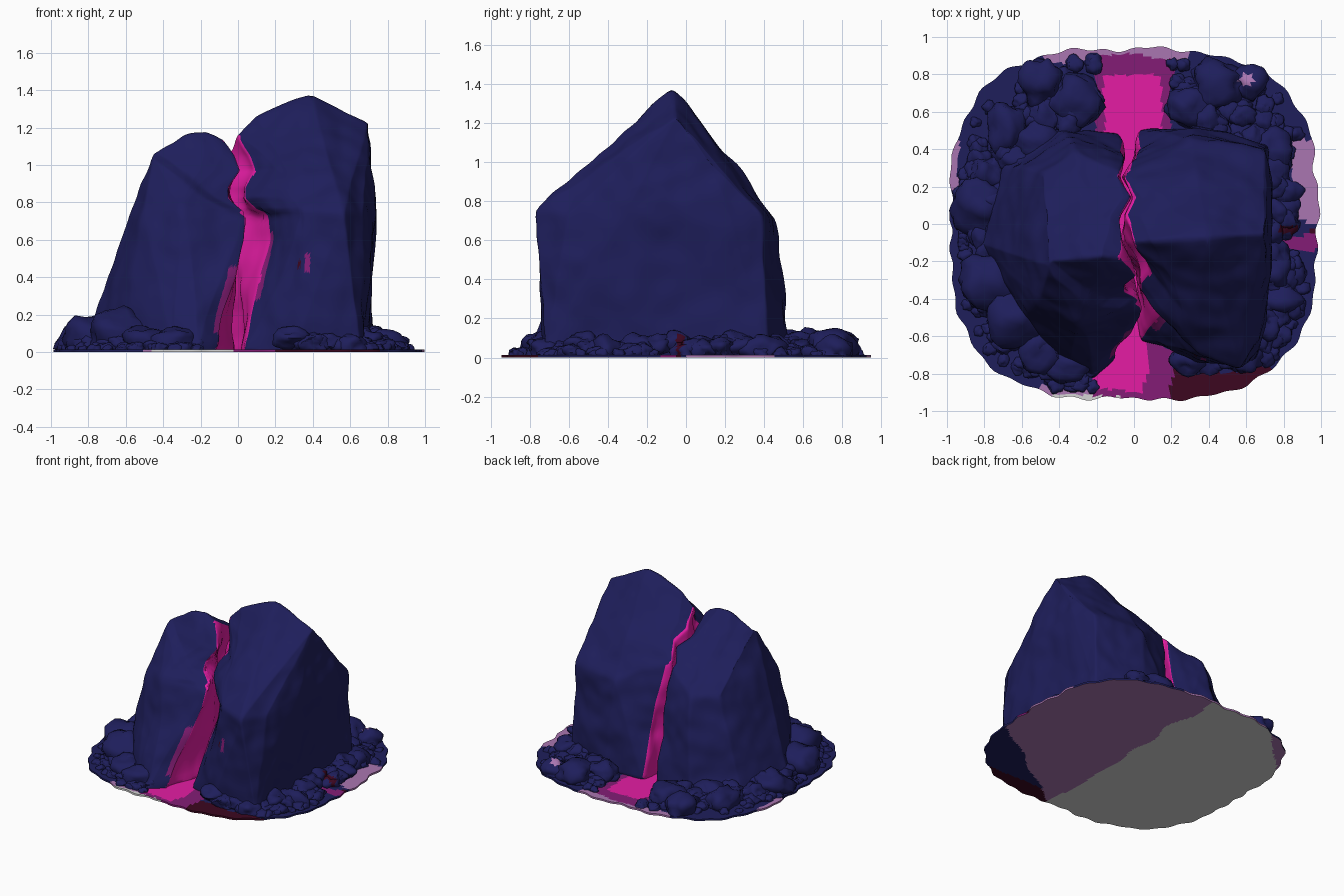
import bpy, bmesh, math, random
from mathutils import Vector, noise

random.seed(4)
cube = bpy.data.objects.get("Cube")
if cube:
    bpy.data.objects.remove(cube, do_unlink=True)


def make_material(name, colour):
    mat = bpy.data.materials.new(name)
    mat.use_nodes = True
    rgba = (*colour, 1)
    mat.diffuse_color = rgba
    shader = next(n for n in mat.node_tree.nodes if n.type == 'BSDF_PRINCIPLED')
    shader.inputs["Base Color"].default_value = rgba
    return mat


MATERIALS = [
    make_material("navy stone", (.013, .013, .105)),
    make_material("bright pink", (.78, .012, .37)),
    make_material("deep purple", (.23, .012, .18)),
    make_material("pale purple", (.4, .18, .44)),
    make_material("dark maroon", (.045, .002, .014)),
    make_material("light grey", (.66, .66, .66)),
]
NAVY, PINK, PURPLE, PALE, MAROON, GREY = range(len(MATERIALS))


def make_object(name, bm):
    mesh = bpy.data.meshes.new(name)
    bm.to_mesh(mesh)
    bm.free()
    for mat in MATERIALS:
        mesh.materials.append(mat)
    obj = bpy.data.objects.new(name, mesh)
    bpy.context.collection.objects.link(obj)
    return obj


def activate(obj):
    bpy.ops.object.select_all(action='DESELECT')
    obj.select_set(True)
    bpy.context.view_layer.objects.active = obj


def smooth(obj, degrees):
    activate(obj)
    bpy.ops.object.shade_smooth_by_angle(angle=math.radians(degrees))


def interpolate(points, t):
    for (a, u), (b, v) in zip(points, points[1:]):
        if t <= b:
            return u + (v - u) * max(0, (t - a) / (b - a))
    return points[-1][1]


# Winding split: its course up the front, and its course from front to back
FRONT_PATH = [(0, -.05), (.2, -.01), (.4, .05), (.6, .1), (.72, .1), (.82, -.01),
              (.88, -.01), (.97, .05), (1.05, .02), (1.14, -.04)]
DEPTH_PATH = [(-.25, 0), (-.1, -.08), (.05, -.06), (.14, -.01), (.25, -.07),
              (.36, -.02), (.5, -.03)]
FRONT_FACE = [(0, -.65), (.75, -.4), (1.15, -.15)]


def split(y, z):
    depth = max(0, min(1, (y - interpolate(FRONT_FACE, z)) / .25))
    centre = interpolate(FRONT_PATH, z) * (1 - depth) + interpolate(DEPTH_PATH, y) * depth
    wide = .055 if z < .75 else .028
    gap = .016 + wide * (1 - depth) + .04 * max(0, min(1, (y - .25) / .25))
    return centre, gap


def stone_colour(c, n, side):
    if abs(c.x) < .012 and abs(n.x) > .6:
        return PINK
    low, high = (.28, .64) if side > 0 else (.1, .46)
    if abs(c.x) < .045 and low < c.z < high and c.y < -.2:
        return PURPLE
    if side > 0 and n.y < -.5:
        if abs(c.x - .37) < .014 and abs(c.z - .48) < .05:
            return PURPLE
        if abs(c.x - .31) < .017 and abs(c.z - .47) < .02:
            return MAROON
    return NAVY


# Stone halves: softened hulls with a winding inner wall
def stone_half(name, points, side):
    bm = bmesh.new()
    for p in points:
        bm.verts.new(p)
    bmesh.ops.convex_hull(bm, input=bm.verts[:])
    loose = [v for v in bm.verts if not v.link_faces]
    bmesh.ops.delete(bm, geom=loose, context='VERTS')
    bmesh.ops.recalc_face_normals(bm, faces=bm.faces[:])
    obj = make_object(name, bm)
    activate(obj)
    divide = obj.modifiers.new("fine_faces", 'SUBSURF')
    divide.subdivision_type = 'SIMPLE'
    divide.levels = 5
    soften = obj.modifiers.new("soft_edges", 'SMOOTH')
    soften.iterations = 6
    for mod in (divide.name, soften.name):
        bpy.ops.object.modifier_apply(modifier=mod)
    mesh = obj.data
    colours = [stone_colour(f.center, f.normal, side) for f in mesh.polygons]
    normals = [v.normal.copy() for v in mesh.vertices]
    for v, n in zip(mesh.vertices, normals):
        p = v.co.copy()
        q = p + n * (noise.noise(p * 3.5) * .025 + noise.noise(p * 9) * .009)
        # Overhanging ledge across the shorter half
        if side < 0:
            below = max(0, min(1, (.76 - .71 * p.x - p.z) / .05))
            q.y -= .035 * below * max(0, min(1, (-.1 - p.y) / .15))
        centre, gap = split(p.y, p.z)
        q.x += (centre + side * gap) * max(0, 1 - abs(p.x) / .35)
        q.z = max(q.z, .006)
        v.co = q
    for f, colour in zip(mesh.polygons, colours):
        f.material_index = colour
    smooth(obj, 60)


stone_half("tall_stone_half", [
    (0, -.1, 1.17), (.1, -.09, 1.26), (.39, -.07, 1.38), (.7, -.05, 1.24),
    (0, -.4, .75), (.32, -.7, .77), (.56, -.77, .75), (.67, -.6, .74),
    (.73, -.28, .8), (.73, .2, .8), (.72, .1, 1.03),
    (0, .28, .86), (.3, .47, .72), (.69, .39, .72),
    (0, -.62, 0), (.3, -.72, 0), (.66, -.72, 0),
    (0, .5, 0), (.35, .53, 0), (.71, .42, 0)], 1)
stone_half("short_stone_half", [
    (0, -.18, 1.14), (-.12, -.17, 1.18), (-.26, -.18, 1.16), (-.46, -.2, 1.07),
    (0, -.4, .75), (-.3, -.48, .75), (-.5, -.36, .75), (-.5, .1, .78),
    (0, .28, .85), (-.3, .39, .72), (-.48, .27, .72),
    (0, -.7, 0), (-.15, -.78, 0), (-.35, -.74, 0), (-.62, -.5, 0),
    (-.85, -.1, 0), (0, .48, 0), (-.4, .52, 0), (-.72, .32, 0)], -1)


# Wavy ground plate
def outline(a):
    c, s = math.cos(a), math.sin(a)
    r = (abs(c / .98) ** 3 + abs(s / .935) ** 3) ** (-1 / 3)
    return r + noise.noise(Vector((c * 5, s * 5, 0))) * .03 + math.sin(a * 37) * .007


def top_colour(p):
    wob = noise.noise(p * 5) * .04
    x, y = p.x + wob, p.y + wob
    if y > .1 and abs(x) < .21:
        if y > .89:
            return PALE
        return PINK if abs(x) < .16 and y < .8 else PURPLE
    if y < .1 and abs(x) < .21:
        if x < 0 and y < -.91:
            return GREY
        return PURPLE if x > .07 and y < -.6 or y < -.87 else PINK
    if y < -.77 and .2 < x < .82:
        return MAROON
    if y < -.86 and -.5 < x < 0:
        return GREY if y < -.9 else PALE
    if x > .76 and -.14 < p.y < -.02:
        return PURPLE if p.y < -.06 else MAROON if abs(x - .88) > .05 else NAVY
    if y > .87 and -.48 < x < .28 or x > .85 and 0 < y < .47 or x < -.93 and .18 < y < .45:
        return PALE
    return NAVY


def under_colour(p):
    edge = p.y - .7 * p.x + noise.noise(p * 3) * .04
    if edge < -.95:
        return MAROON if p.y < -.8 else NAVY
    if p.x - p.y < -1.42:
        return PALE
    return GREY if p.x < .03 + noise.noise(p * 3) * .08 else PALE


SEGMENTS, RINGS = 240, 60
bm = bmesh.new()
layers = []
for z in (.014, 0):
    grid = []
    for i in range(1, RINGS + 1):
        angles = [math.tau * j / SEGMENTS for j in range(SEGMENTS)]
        radii = [outline(a) * i / RINGS for a in angles]
        grid.append([bm.verts.new((r * math.cos(a), r * math.sin(a), z))
                     for a, r in zip(angles, radii)])
    layers.append(grid)
strips = [pair for grid in layers for pair in zip(grid, grid[1:])]
strips.append((layers[0][-1], layers[1][-1]))
for grid in layers:
    bm.faces.new(grid[0])
for inner, outer in strips:
    for j in range(SEGMENTS):
        k = (j + 1) % SEGMENTS
        bm.faces.new((inner[j], outer[j], outer[k], inner[k]))
bmesh.ops.recalc_face_normals(bm, faces=bm.faces[:])
for f in bm.faces:
    c = f.calc_center_median()
    f.material_index = under_colour(c) if f.normal.z < -.5 else top_colour(c)
smooth(make_object("ground_plate", bm), 30)


# Rubble around the stone
def add_boulder(bm, x, y, radius, lift=0):
    seed = Vector((x, y, radius)) * 13
    made = bmesh.ops.create_icosphere(bm, subdivisions=3, radius=1)
    sx, sy = random.uniform(.85, 1.25), random.uniform(.85, 1.25)
    for v in made["verts"]:
        lump = 1 + .4 * noise.noise(v.co * 1.3 + seed) + .15 * noise.noise(v.co * 3 + seed)
        p = v.co * radius * lump
        v.co = (x + p.x * sx, y + p.y * sy, max(.006, lift + radius * .35 + p.z * .75))


bm = bmesh.new()
for x, y, r in [(-.61, -.5, .2), (-.78, -.3, .17), (-.5, .76, .13), (-.3, .67, .12),
                (.45, .74, .13), (.62, .76, .1), (.3, .63, .13), (-.68, .5, .12),
                (-.8, .1, .14), (.78, -.4, .1), (.74, .4, .11), (.8, 0, .07),
                (-.35, -.76, .11), (-.5, -.68, .12), (.6, -.72, .09)]:
    add_boulder(bm, x, y, r)
for i in range(420):
    a = random.uniform(0, math.tau)
    low = .6 if math.sin(a) > .35 else .74
    t = random.uniform(low, .95)
    r = outline(a) * t
    x, y = r * math.cos(a), r * math.sin(a)
    inward = (.95 - t) / (.95 - low)
    size = (.032 + .045 * inward) * random.uniform(.7, 1.25)
    channel = abs(x) < .17 + size
    front_gap = x > 0 and y < -.74
    streak = x > .76 and abs(y + .08) < .05 + size
    side_gap = x > .82 and 0 < y < .47
    if not (channel or front_gap or streak or side_gap):
        add_boulder(bm, x, y, size, .06 * inward * random.random())
for f in bm.faces:
    c = f.calc_center_median()
    if f.normal.z > .3 and (c.xy - Vector((.6, .77))).length < .035:
        f.material_index = PALE
    elif abs(c.x - .82) < .05 and abs(c.y + .03) < .02:
        f.material_index = MAROON
smooth(make_object("rubble", bm), 60)
